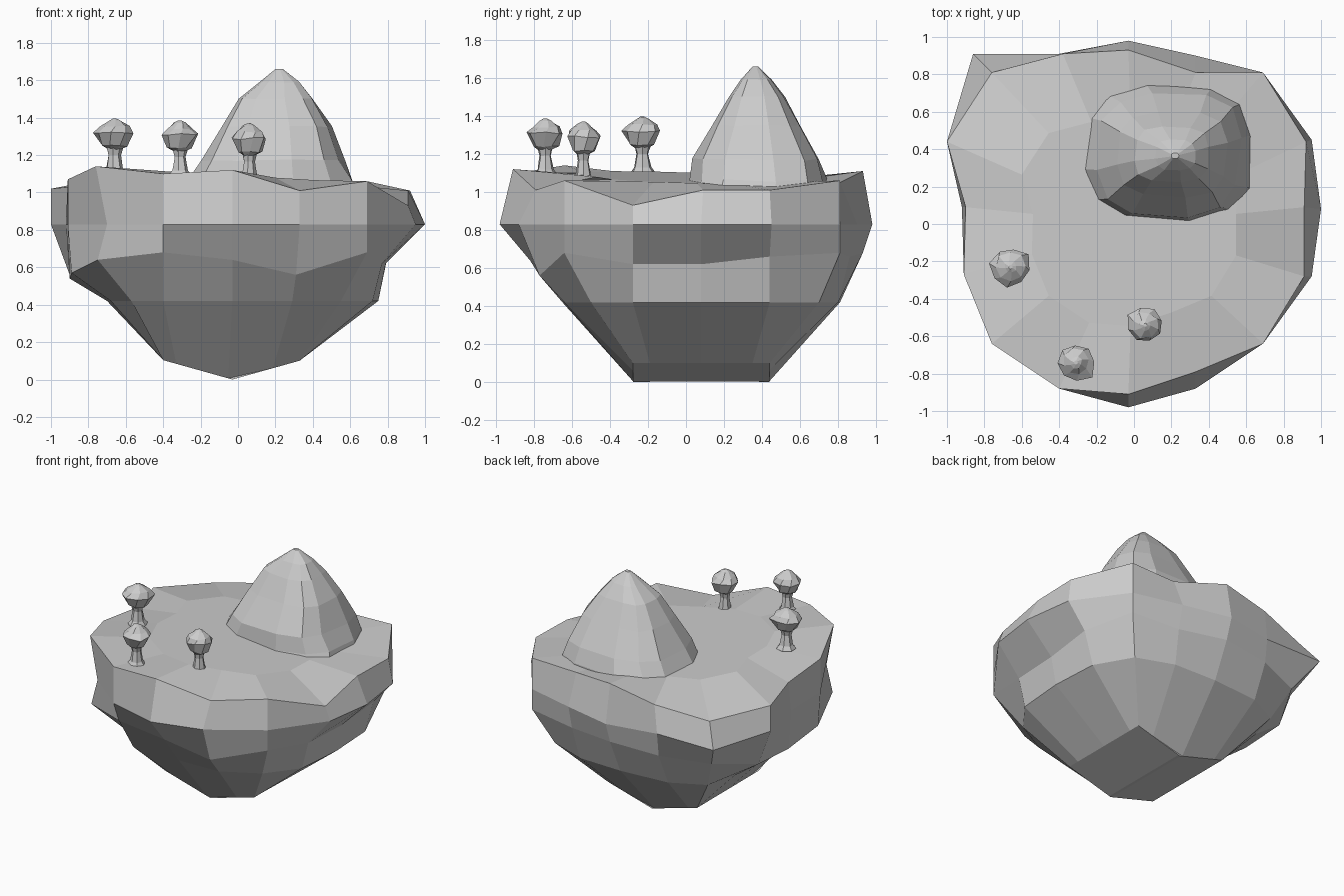
import bpy, bmesh, math, random

if "Cube" in bpy.data.objects:
    bpy.data.objects.remove(bpy.data.objects["Cube"])

random.seed(7)


def loft(name, rings):
    """Skin closed rings of equal point count; cap both ends."""
    bm = bmesh.new()
    loops = [[bm.verts.new(p) for p in r] for r in rings]
    n = len(loops[0])
    for a, b in zip(loops, loops[1:]):
        for i in range(n):
            j = (i + 1) % n
            bm.faces.new((a[i], a[j], b[j], b[i]))
    bm.faces.new(loops[0][::-1])
    bm.faces.new(loops[-1])
    bmesh.ops.recalc_face_normals(bm, faces=bm.faces)
    me = bpy.data.meshes.new(name)
    bm.to_mesh(me)
    bm.free()
    ob = bpy.data.objects.new(name, me)
    bpy.context.collection.objects.link(ob)
    return ob


def ring(cx, cy, z, rx, ry, n, jit=0.0, power=1.0, turn=0.0):
    """Elliptical ring; power < 1 makes it boxier."""
    pts = []
    for i in range(n):
        a = 2 * math.pi * i / n + turn
        c, s = math.cos(a), math.sin(a)
        c = math.copysign(abs(c) ** power, c)
        s = math.copysign(abs(s) ** power, s)
        k = 1 + random.uniform(-jit, jit)
        pts.append((cx + rx * c * k, cy + ry * s * k, z + random.uniform(-jit, jit) * 0.5 * rx))
    return pts


# Island: outlines from rim down to keel, counter-clockwise from the front
rim = [(-.03, -.91, 1.12), (.33, -.79, 1.01), (.69, -.64, 1.06), (.91, -.28, .93),
       (.91, .09, 1.01), (.92, .44, 1.01), (.69, .81, 1.06), (.33, .81, 1.05),
       (-.03, .93, 1.11), (-.38, .91, 1.04), (-.76, .81, .98), (-1, .44, 1.02),
       (-.9, .09, 1.03), (-.91, -.27, 1.07), (-.76, -.64, 1.14), (-.4, -.88, 1.10)]
wide = [(-.03, -.98), (.33, -.88), (.69, -.64), (.95, -.28), (1, .08), (.95, .45),
        (.69, .81), (.33, .9), (-.03, .98), (-.4, .91), (-.86, .91), (-1, .44),
        (-.92, .09), (-.91, -.27), (-.7, -.64), (-.4, -.88)]
mid = [(-.03, -.82, .64), (.31, -.77, .56), (.69, -.64, .68), (.77, -.28, .62),
       (.79, .08, .62), (.8, .44, .66), (.69, .81, .68), (.33, .86, .66),
       (-.03, .93, .68), (-.4, .89, .66), (-.74, .76, .64), (-.9, .44, .56),
       (-.9, .09, .54), (-.89, -.27, .57), (-.75, -.64, .64), (-.4, -.82, .68)]
low = [(-.03, -.65), (.29, -.64), (.55, -.5), (.72, -.28), (.75, .08), (.73, .44),
       (.58, .7), (.31, .8), (-.03, .81), (-.4, .78), (-.64, .66), (-.7, .44),
       (-.7, .08), (-.68, -.28), (-.57, -.47), (-.4, -.65)]
clamp = lambda v, lo, hi: max(lo, min(hi, v))


def keel(x, y, k=1.0):
    x = clamp(x * .75, -.37, .36) * k - .03
    y = .08 + clamp((y - .08) * .75, -.36, .36)
    return (x, y, .28 * abs(x + .03))


def inner(x, y, k):
    x, y = x * k, y * k
    return (x, y, 1.075 - .05 * x - .03 * y)


rings = [[keel(x, y, .03) for x, y in low],
         [keel(x, y) for x, y in low],
         [(x, y, .42) for x, y in low],
         mid,
         [(x, y, .83) for x, y in wide],
         rim,
         [inner(x, y, .6) for x, y, z in rim],
         [inner(x, y, .1) for x, y, z in rim]]
loft("island", rings)

# Mountain: stacked rings (centre x, centre y, z, radius x, radius y)
levels = [(.18, .38, 1.00, .46, .37), (.18, .385, 1.06, .45, .36),
          (.19, .375, 1.17, .38, .335), (.20, .375, 1.35, .30, .235),
          (.20, .375, 1.50, .20, .15), (.22, .37, 1.59, .11, .085),
          (.22, .365, 1.66, .02, .015)]
loft("mountain", [ring(*l, 12, .04, .68, .13) for l in levels])

# Three small trees: x, y, base, top, canopy radius
trees = [(-.66, -.23, 1.11, 1.395, .11), (-.31, -.74, 1.10, 1.385, .105),
         (.06, -.54, 1.07, 1.37, .098)]
trunk = [(0, .62), (.1, .42), (.35, .3), (.5, .4)]
canopy = [(.42, .3), (.49, .65), (.73, 1.0), (.85, .7), (.96, .3), (1.0, .1)]
for i, (x, y, z0, z1, r) in enumerate(trees, 1):
    h = z1 - z0
    loft(f"tree_trunk_{i}", [ring(x, y, z0 - .01 + t * h, r * s, r * s, 7, .08)
                             for t, s in trunk])
    loft(f"tree_canopy_{i}", [ring(x, y, z0 + t * h, r * s, r * s, 8, .14, 1, i + k * .2)
                              for k, (t, s) in enumerate(canopy)])
